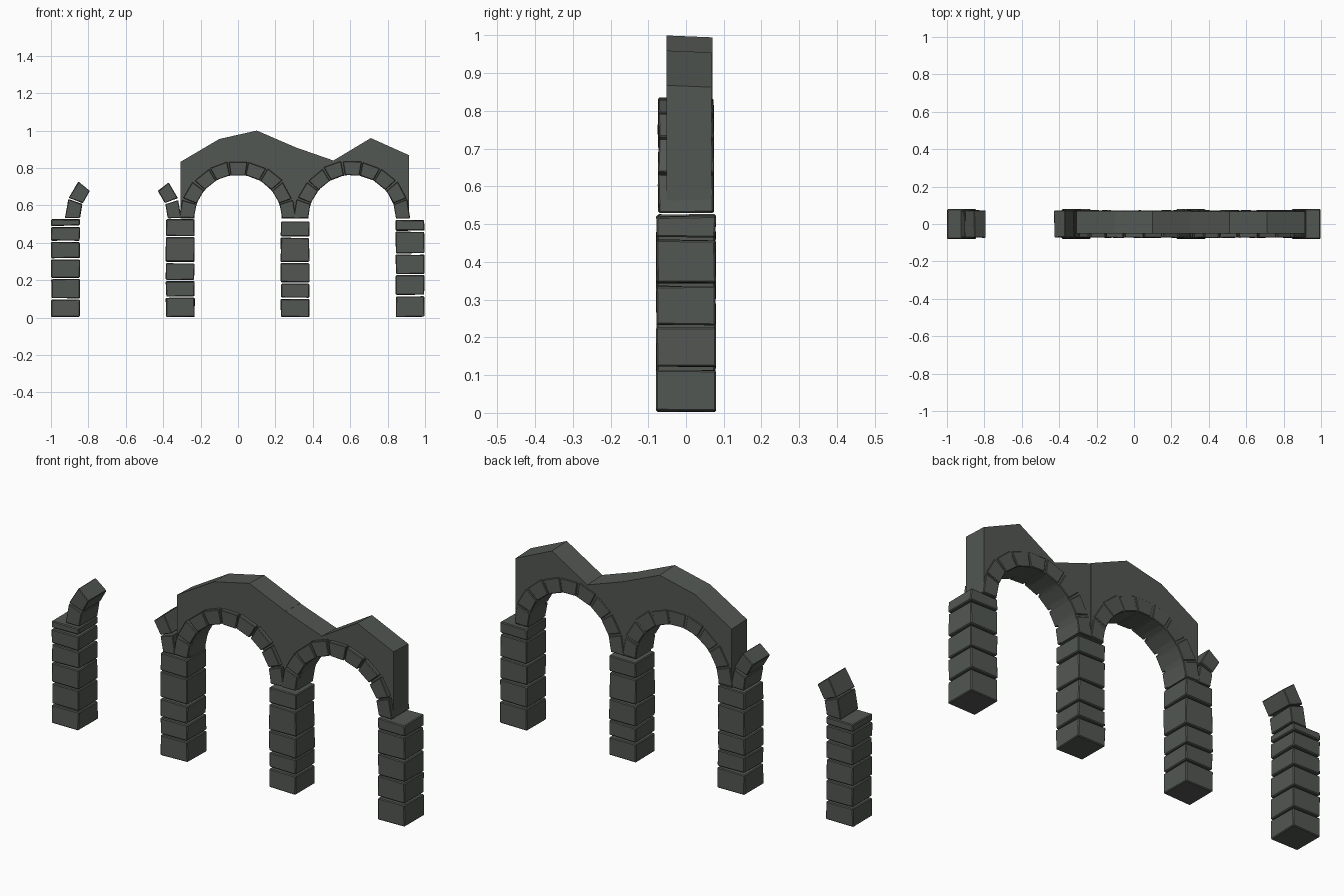
import bpy, bmesh, math, random
from mathutils import Vector

if "Cube" in bpy.data.objects:
    bpy.data.objects.remove(bpy.data.objects["Cube"])

random.seed(4)
stone = bpy.data.materials.new("dark grey stone")
stone.diffuse_color = (0.085, 0.095, 0.085, 1)
stone.use_nodes = True
stone.node_tree.nodes["Principled BSDF"].inputs["Base Color"].default_value = stone.diffuse_color

SPRING, R_IN, R_OUT = 0.525, 0.235, 0.31


def finish(bm, name, bevel=0.0):
    bmesh.ops.recalc_face_normals(bm, faces=bm.faces)
    me = bpy.data.meshes.new(name)
    bm.to_mesh(me)
    bm.free()
    ob = bpy.data.objects.new(name, me)
    bpy.context.collection.objects.link(ob)
    me.materials.append(stone)
    if bevel:
        m = ob.modifiers.new("worn edges", 'BEVEL')
        m.width, m.segments = bevel, 1
    return ob


def prism(bm, outline, y0, y1, jitter=0.0):
    # extrude an (x, z) outline from y0 to y1, with slightly uneven corners
    def j():
        return random.uniform(-jitter, jitter)
    front = [bm.verts.new((x + j(), y0 + j(), z + j())) for x, z in outline]
    back = [bm.verts.new((x + j(), y1 + j(), z + j())) for x, z in outline]
    bm.faces.new(front)
    bm.faces.new(back[::-1])
    n = len(outline)
    for i in range(n):
        k = (i + 1) % n
        bm.faces.new((front[i], back[i], back[k], front[k]))


# pillars of stacked blocks: joint heights per pillar
pillars = {
    -0.922: [0.0, 0.10, 0.21, 0.315, 0.408, 0.488, 0.53],
    -0.309: [0.0, 0.11, 0.198, 0.295, 0.433, 0.53],
    0.305: [0.0, 0.102, 0.185, 0.295, 0.43, 0.518],
    0.92: [0.0, 0.117, 0.23, 0.34, 0.462, 0.525],
}
for i, (cx, joints) in enumerate(pillars.items()):
    bm = bmesh.new()
    for a, b in zip(joints, joints[1:]):
        x0, x1, z0, z1 = cx - 0.076, cx + 0.076, a + 0.004, b - 0.004
        prism(bm, [(x0, z0), (x1, z0), (x1, z1), (x0, z1)], -0.078, 0.078, 0.002)
    finish(bm, f"pillar_{i + 1}", 0.004)


# arch stones: nine wedges per half circle
def arch_stones(name, cx, indices):
    bm = bmesh.new()
    for i in indices:
        a0 = math.radians(180 - 20 * i - random.uniform(0.4, 1.4))
        a1 = math.radians(180 - 20 * (i + 1) + random.uniform(0.4, 1.4))
        ro = R_OUT + random.uniform(-0.004, 0.004)
        pts = [(cx + r * math.cos(a), SPRING + 0.004 + r * math.sin(a))
               for r, a in ((R_IN, a0), (ro, a0), (ro, a1), (R_IN, a1))]
        prism(bm, pts, -0.073, 0.073, 0.002)
    finish(bm, name, 0.003)


arch_stones("broken_arch_stones", -0.61, (0, 1, 7, 8))
arch_stones("middle_arch_stones", 0.0, range(9))
arch_stones("right_arch_stones", 0.61, range(9))


# wall above each arch: half-circle opening below, ruined skyline above
def wall(name, cx, top, y0, y1):
    n, r = 24, R_IN - 0.001
    z0 = SPRING + 0.004
    arc = [(cx - r * math.cos(math.pi * k / n), z0 + r * math.sin(math.pi * k / n))
           for k in range(n + 1)]
    outline = arc + [(cx + 0.305, z0)] + top[::-1] + [(cx - 0.307, z0)]
    bm = bmesh.new()
    prism(bm, outline, y0, y1)
    for v in bm.verts:      # the skyline dips a little towards the back
        if v.co.y > 0 and v.co.z > 0.8:
            v.co.z -= 0.005
    finish(bm, name)


wall("middle_arch_wall", 0.0,
     [(-0.307, 0.833), (-0.10, 0.955), (0.10, 1.0), (0.305, 0.912)], -0.052, 0.07)
wall("right_arch_wall", 0.61,
     [(0.303, 0.912), (0.51, 0.84), (0.71, 0.96), (0.915, 0.868)], -0.052, 0.068)
